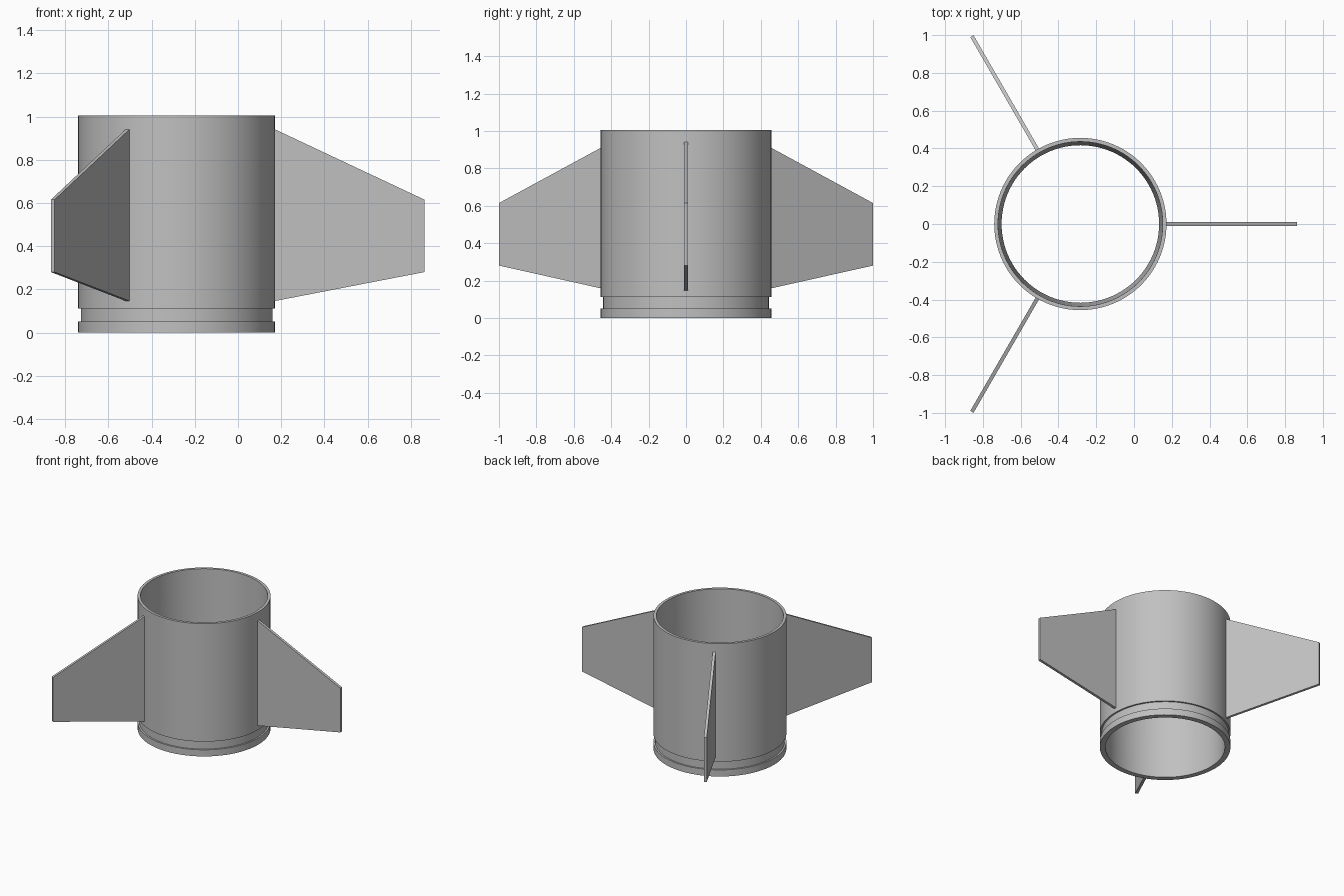
import bpy, bmesh, math
from mathutils import Matrix, Vector

cube = bpy.data.objects.get("Cube")
if cube:
    bpy.data.objects.remove(cube, do_unlink=True)

AXIS_X = -0.284
SEGMENTS = 96
GREY = (0.53, 0.53, 0.53, 1)

grey = bpy.data.materials.new("plain grey")
grey.use_nodes = True
grey.diffuse_color = GREY
grey.node_tree.nodes["Principled BSDF"].inputs["Base Color"].default_value = GREY


def add_object(name, bm):
    bmesh.ops.recalc_face_normals(bm, faces=bm.faces)
    mesh = bpy.data.meshes.new(name)
    bm.to_mesh(mesh)
    bm.free()
    mesh.materials.append(grey)
    obj = bpy.data.objects.new(name, mesh)
    bpy.context.collection.objects.link(obj)
    obj.location.x = AXIS_X
    return obj


# Body tube: closed wall profile (radius, height), with groove and tapered bore
wall = [(0.417, 0), (0.456, 0), (0.456, 0.05), (0.444, 0.05),
        (0.444, 0.112), (0.456, 0.112), (0.456, 1.005), (0.436, 1.005)]
bm = bmesh.new()
rings = []
for i in range(SEGMENTS):
    a = math.tau * i / SEGMENTS
    rings.append([bm.verts.new((r * math.cos(a), r * math.sin(a), z)) for r, z in wall])
for i, ring in enumerate(rings):
    following = rings[(i + 1) % SEGMENTS]
    for j in range(len(wall)):
        k = (j + 1) % len(wall)
        bm.faces.new((ring[j], following[j], following[k], ring[k]))
tube = add_object("body_tube", bm)
bpy.context.view_layer.objects.active = tube
tube.select_set(True)
bpy.ops.object.shade_smooth_by_angle(angle=math.radians(30))
tube.select_set(False)

# Fins: one flat trapezoid plate turned around the tube
THICKNESS = 0.02
outline = [(0.45, 0.145), (1.148, 0.28), (1.148, 0.615), (0.45, 0.943)]
for name, angle in (("left_fin", 0), ("back_right_fin", 120), ("front_right_fin", 240)):
    bm = bmesh.new()
    plate = bm.faces.new([bm.verts.new((r, -THICKNESS / 2, z)) for r, z in outline])
    extruded = bmesh.ops.extrude_face_region(bm, geom=[plate])["geom"]
    bmesh.ops.translate(bm, vec=Vector((0, THICKNESS, 0)),
                        verts=[v for v in extruded if isinstance(v, bmesh.types.BMVert)])
    bmesh.ops.transform(bm, matrix=Matrix.Rotation(math.radians(angle), 4, "Z"), verts=bm.verts)
    add_object(name, bm)
